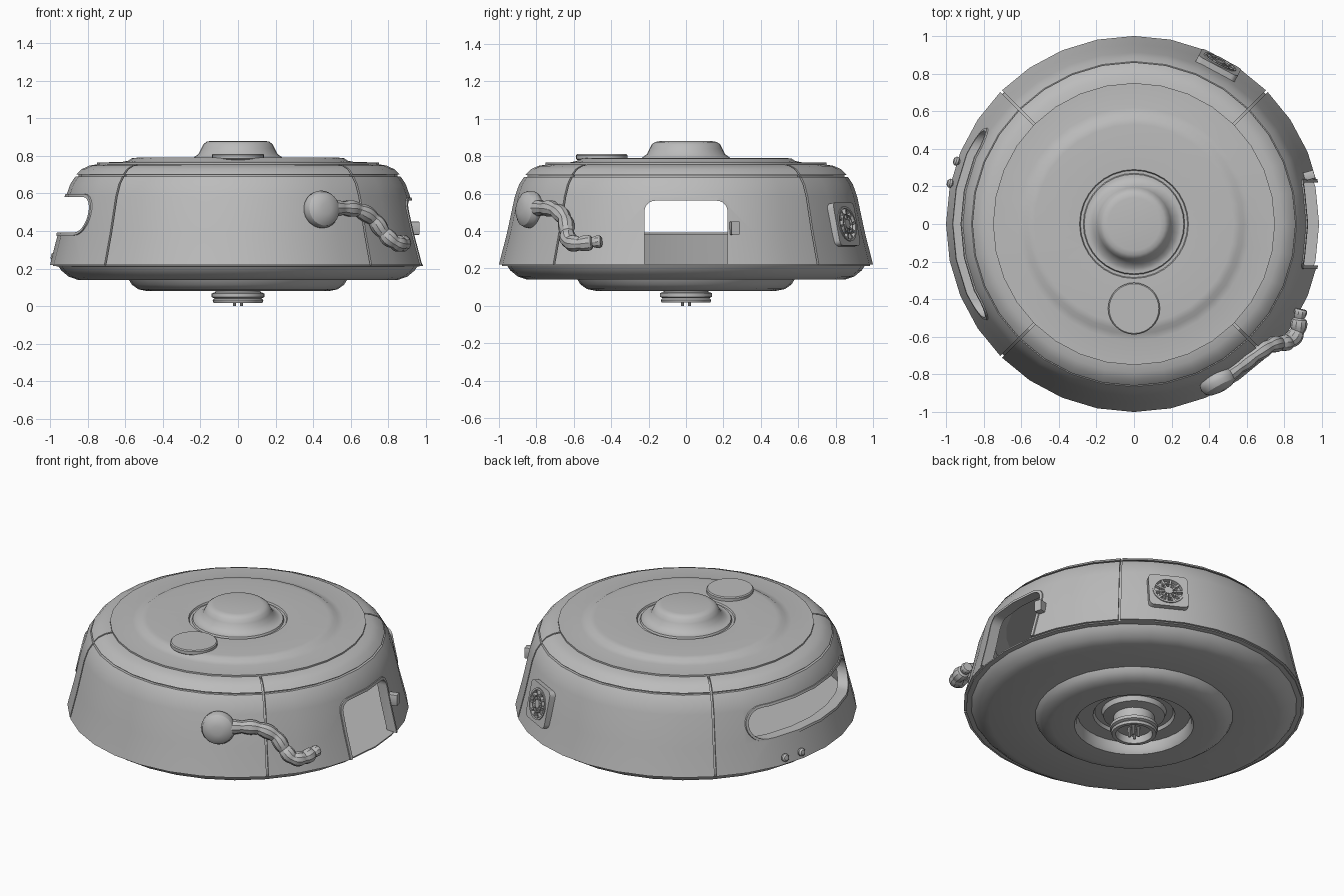
import bpy, bmesh, math
from math import sin, cos, pi, radians
from mathutils import Matrix, Vector

cube = bpy.data.objects.get("Cube")
if cube:
    bpy.data.objects.remove(cube, do_unlink=True)

grey = bpy.data.materials.new("light_grey")
grey.use_nodes = True
grey.diffuse_color = (0.5, 0.5, 0.5, 1)
grey.node_tree.nodes["Principled BSDF"].inputs["Base Color"].default_value = (0.5, 0.5, 0.5, 1)

ACROSS = Matrix(((0, 0, 1, 0), (1, 0, 0, 0), (0, 1, 0, 0), (0, 0, 0, 1)))


def finish(name, bm, matrix=Matrix()):
    bmesh.ops.remove_doubles(bm, verts=bm.verts, dist=1e-5)
    bmesh.ops.recalc_face_normals(bm, faces=bm.faces)
    bm.transform(matrix)
    mesh = bpy.data.meshes.new(name)
    bm.to_mesh(mesh)
    bm.free()
    mesh.materials.append(grey)
    ob = bpy.data.objects.new(name, mesh)
    bpy.context.collection.objects.link(ob)
    smooth(ob)
    return ob


def smooth(ob):
    ob.data.polygons.foreach_set("use_smooth", [True] * len(ob.data.polygons))
    ob.data.set_sharp_from_angle(angle=radians(32))


def revolve(name, profile, matrix=Matrix(), seg=32):
    """Spin a closed (radius, height) outline around local z."""
    bm = bmesh.new()
    rings = [[bm.verts.new((r * cos(2 * pi * i / seg), r * sin(2 * pi * i / seg), z))
              for r, z in profile] for i in range(seg)]
    n = len(profile)
    for i in range(seg):
        a, b = rings[i], rings[(i + 1) % seg]
        for j in range(n):
            k = (j + 1) % n
            if profile[j][0] == 0 and profile[k][0] == 0:
                continue
            quad = [a[j], b[j], b[k], a[k]]
            if profile[j][0] == 0:
                quad.remove(b[j])
            if profile[k][0] == 0:
                quad.remove(b[k])
            bm.faces.new(quad)
    return finish(name, bm, matrix)


def prism(name, outline, depth, matrix=Matrix()):
    """Extrude a flat outline along local z."""
    bm = bmesh.new()
    face = bm.faces.new([bm.verts.new((x, y, 0)) for x, y in outline])
    moved = bmesh.ops.extrude_face_region(bm, geom=[face])["geom"]
    verts = [v for v in moved if isinstance(v, bmesh.types.BMVert)]
    bmesh.ops.translate(bm, verts=verts, vec=(0, 0, depth))
    return finish(name, bm, matrix)


def rounded(w, h, r, steps=6):
    pts = []
    for q, (sx, sy) in enumerate(((1, 1), (-1, 1), (-1, -1), (1, -1))):
        for i in range(steps + 1):
            a = (q + i / steps) * pi / 2
            pts.append((sx * (w / 2 - r) + r * cos(a), sy * (h / 2 - r) + r * sin(a)))
    return pts


def boolean(ob, cutter, operation="DIFFERENCE"):
    mod = ob.modifiers.new("cut", "BOOLEAN")
    mod.operation, mod.object, mod.solver = operation, cutter, "EXACT"
    mesh = bpy.data.meshes.new_from_object(ob.evaluated_get(bpy.context.evaluated_depsgraph_get()))
    ob.modifiers.clear()
    ob.data = mesh
    bpy.data.objects.remove(cutter, do_unlink=True)
    smooth(ob)


def on_wall(angle, r, z, tilt=11.5):
    """Frame on the wall with local z pointing outward and local y up."""
    return (Matrix.Rotation(radians(angle), 4, "Z") @ Matrix.Translation((r, 0, z))
            @ Matrix.Rotation(radians(-tilt), 4, "Y") @ ACROSS)


# Lower hull with recessed underside
revolve("hull", [(0, .222), (.985, .222), (.985, .214), (.955, .212), (.94, .19), (.9, .157),
                 (.85, .14), (.58, .14), (.565, .115), (.53, .09), (.48, .08), (.35, .08),
                 (.335, .1), (.33, .15), (.24, .15), (.23, .17), (0, .17)])

# Wall ring with a groove under the shoulder
outer = [(1, .22), (.957, .39), (.915, .585), (.892, .65), (.865, .69)]
wall = revolve("wall", outer + [(.848, .69), (.848, .7), (.86, .7), (.83, .73), (.79, .748),
               (.75, .755), (.75, .7), (.83, .67), (.87, .585), (.91, .39), (.95, .22)])

# Four diagonal panel seams
seam = [(.7, .74), (.79, .733), (.845, .69), (.9, .585), (.942, .39), (.985, .2),
        (1.1, .2), (1.1, .9), (.7, .9)]
for angle in (45, 135, 225, 315):
    place = (Matrix.Rotation(radians(angle), 4, "Z") @ Matrix.Rotation(pi / 2, 4, "X")
             @ Matrix.Translation((0, 0, -.006)))
    boolean(wall, prism("seam_cutter", seam, .012, place))

# Door and window openings, each with a slim raised frame
for label, x, z, w, h, r, rim in (("door", .5, .345, .45, .44, .06, .028),
                                  ("window", -1.2, .487, 1, .195, .095, .024)):
    place = Matrix.Translation((x, 0, z)) @ ACROSS
    boolean(wall, prism("opening_cutter", rounded(w, h, r), .7, place))
    band = [(a + .007, b) for a, b in outer] + [(a - .06, b) for a, b in reversed(outer)]
    frame = revolve(label + "_frame", band)
    boolean(frame, prism("outside", rounded(w + rim, h + rim, r + rim / 2), .7, place), "INTERSECT")
    boolean(frame, prism("inside", rounded(w - .006, h - .006, r - .003), .7, place))

# Roof with raised middle, ringed groove and dome
revolve("roof", [(0, .7), (.75, .7), (.75, .765), (.62, .767), (.585, .774), (.565, .787),
                 (.53, .791), (.3, .785), (.29, .785), (.285, .775), (.27, .775), (.265, .786),
                 (.25, .786), (.235, .792), (.21, .81), (.195, .84), (.183, .863), (.165, .876),
                 (.14, .88), (0, .88)])

# Round roof hatch
revolve("roof_hatch", [(0, .75), (.1, .755), (.115, .77), (.138, .785), (.138, .805),
                       (.132, .811), (0, .811)], Matrix.Translation((0, -.45, 0)))

# Docking nozzle below, a cup with prongs
revolve("nozzle", [(0, .17), (.19, .17), (.18, .14), (.12, .13), (.12, .075), (.14, .068), (.14, .048),
                   (.125, .042), (.135, .032), (.13, .017), (.108, .017), (.1, .06), (0, .06)])
for i in range(4):
    a = i * pi / 2 + pi / 4
    revolve("prong", [(0, 0), (.008, 0), (.01, .065), (0, .065)],
            Matrix.Translation((.027 * cos(a), .027 * sin(a), 0)), 8)

# Fan vent on the back wall
plate = prism("vent_plate", rounded(.235, .235, .03), .04, on_wall(62, .935, .43))
hole = [(.087 * cos(i * pi / 16), .087 * sin(i * pi / 16)) for i in range(32)]
boolean(plate, prism("vent_hole", hole, .1, on_wall(62, .955, .43)))
for name, inside, outside in (("vent_ring", .083, .095), ("vent_inner_ring", .048, .054),
                              ("vent_hub", 0, .026)):
    revolve(name, [(inside, .015), (outside, .015), (outside, .046), (inside, .046)],
            on_wall(62, .935, .43))
for i in range(10):
    spin = on_wall(62, .957, .43) @ Matrix.Rotation(i * pi / 5, 4, "Z")
    prism("vent_blade", [(.02, -.005), (.088, .004), (.088, .018), (.02, .004)], .02, spin)

# Hose mount, then a ribbed hose bending round the wall to a thin tip
revolve("hose_mount", [(0, -.04), (.08, -.04), (.098, -.015), (.1, .01), (.09, .035),
                       (.065, .053), (.03, .06), (0, .061)], on_wall(-62, .945, .515, 6))
path = [Vector(p) for p in ((.46, -.83, .52), (.56, -.76, .522), (.64, -.7, .512),
                            (.72, -.65, .465), (.775, -.635, .39), (.83, -.625, .342),
                            (.87, -.57, .332), (.88, -.5, .34), (.89, -.45, .345))]
curve = bpy.data.curves.new("hose", "CURVE")
curve.dimensions = "3D"
curve.bevel_depth = 1
curve.bevel_resolution = 3
curve.use_fill_caps = True
samples = []
for i in range(len(path) - 1):
    p0, p1, p2, p3 = (path[min(max(i + k, 0), len(path) - 1)] for k in (-1, 0, 1, 2))
    for s in range(8):
        t = s / 8
        p = .5 * (2 * p1 + (p2 - p0) * t + (2 * p0 - 5 * p1 + 4 * p2 - p3) * t * t
                  + (3 * p1 - p0 - 3 * p2 + p3) * t ** 3)
        thick = .036 if i < 7 else .026
        samples.append((p, thick + .009 * sin(pi * t)))
spline = curve.splines.new("POLY")
spline.points.add(len(samples) - 1)
for point, (p, thick) in zip(spline.points, samples):
    point.co = (*p, 1)
    point.radius = thick
temp = bpy.data.objects.new("hose_path", curve)
bpy.context.collection.objects.link(temp)
hose_mesh = bpy.data.meshes.new_from_object(
    temp.evaluated_get(bpy.context.evaluated_depsgraph_get()))
bpy.data.objects.remove(temp, do_unlink=True)
hose_mesh.materials.clear()
hose_mesh.materials.append(grey)
hose = bpy.data.objects.new("hose", hose_mesh)
bpy.context.collection.objects.link(hose)
smooth(hose)

# Door control box and two wall knobs
prism("door_control", rounded(.045, .07, .004, 2), .06, on_wall(15.5, .935, .415, 0))
for angle in (160.5, 167.5):
    revolve("wall_knob", [(0, -.02), (.014, -.02), (.014, .008), (.024, .014), (.024, .026),
                          (.015, .035), (0, .037)], on_wall(angle, .982, .26), 16)
